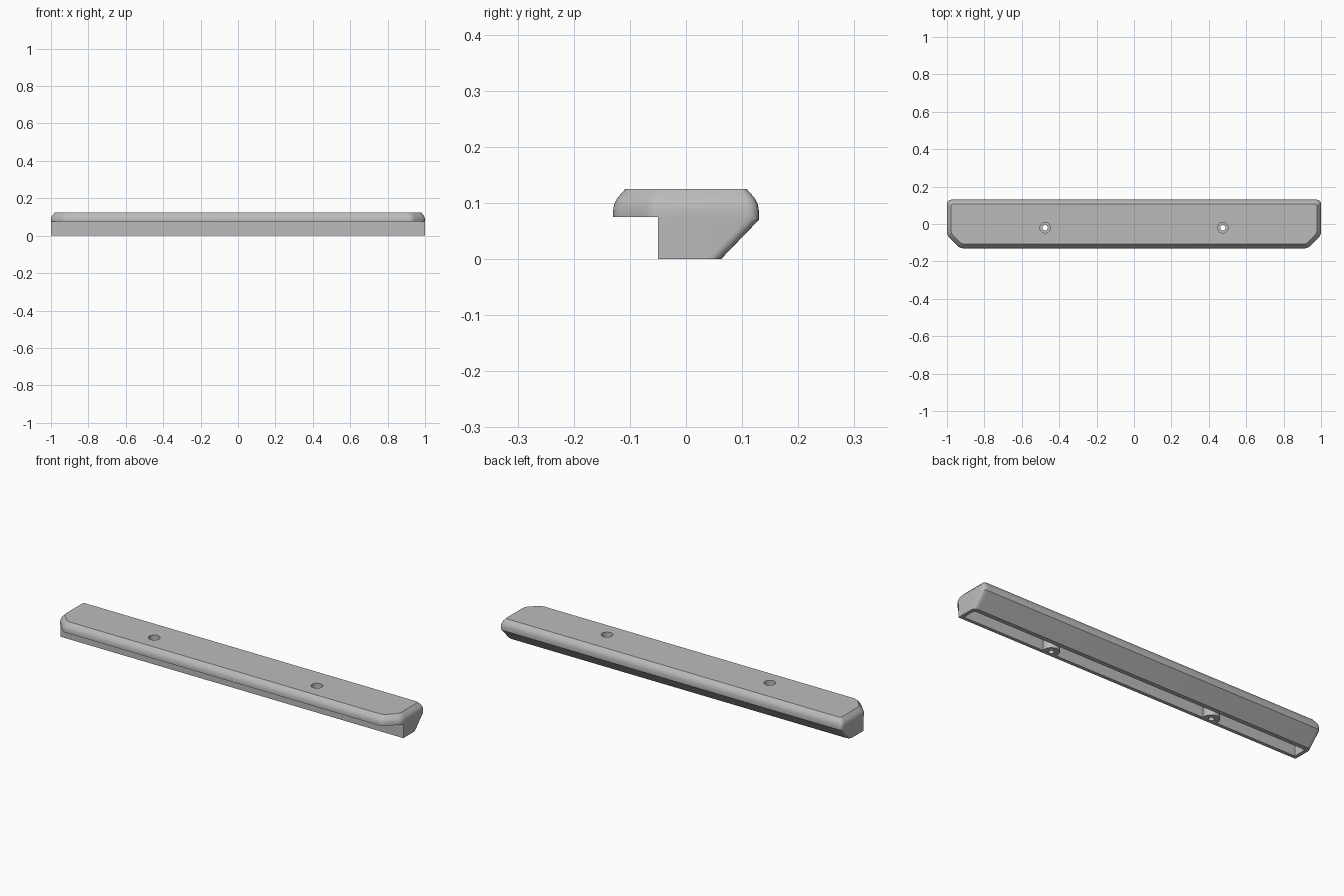
import bpy, bmesh, math
from mathutils import Vector

cube = bpy.data.objects.get("Cube")
if cube:
    bpy.data.objects.remove(cube, do_unlink=True)

grey = bpy.data.materials.new("light_grey")
grey.use_nodes = True
COLOUR = (0.5, 0.5, 0.5, 1)
grey.diffuse_color = COLOUR
grey.node_tree.nodes["Principled BSDF"].inputs["Base Color"].default_value = COLOUR


def outline(w, front, back, chamfer, r_back, r_front=0.02, steps=6):
    """Plan outline, mirrored in x, with every corner filleted."""
    half = [(w, back, r_back), (w, front + chamfer, r_front)]
    if chamfer:
        half.append((w - chamfer, front, r_front))
    corners = half + [(-x, y, r) for x, y, r in reversed(half)]
    pts = []
    for i, (x, y, r) in enumerate(corners):
        p = Vector((x, y))
        if r == 0:
            pts.append(p)
            continue
        a = p + (Vector(corners[i - 1][:2]) - p).normalized() * r
        b = p + (Vector(corners[(i + 1) % len(corners)][:2]) - p).normalized() * r
        for s in range(steps + 1):
            t = s / steps
            pts.append(a * (1 - t) ** 2 + p * 2 * t * (1 - t) + b * t * t)
    return pts


def loft(name, layers):
    """Closed solid through stacked outlines given as (z, points)."""
    bm = bmesh.new()
    rings = [[bm.verts.new((p.x, p.y, z)) for p in pts] for z, pts in layers]
    for lo, hi in zip(rings, rings[1:]):
        for i in range(len(lo)):
            j = (i + 1) % len(lo)
            bm.faces.new((lo[i], lo[j], hi[j], hi[i]))
    bm.faces.new(rings[0])
    bm.faces.new(rings[-1])
    bmesh.ops.recalc_face_normals(bm, faces=bm.faces)
    mesh = bpy.data.meshes.new(name)
    bm.to_mesh(mesh)
    bm.free()
    mesh.materials.append(grey)
    ob = bpy.data.objects.new(name, mesh)
    bpy.context.collection.objects.link(ob)
    return ob


def cylinder(name, x, y, r, z0, z1, sides=32):
    ring = [Vector((x + r * math.cos(a), y + r * math.sin(a)))
            for a in (2 * math.pi * i / sides for i in range(sides))]
    return loft(name, [(z0, ring), (z1, ring)])


def combine(target, tool, operation):
    mod = target.modifiers.new("cut", 'BOOLEAN')
    mod.operation, mod.solver, mod.object = operation, 'EXACT', tool
    bpy.context.view_layer.objects.active = target
    bpy.ops.object.modifier_apply(modifier=mod.name)
    bpy.data.objects.remove(tool, do_unlink=True)


LIP_Z, TOP_Z, WALL, R = 0.075, 0.125, 0.018, 0.025

# Lower body with sloping back
bar = loft("rail_body", [
    (z, outline(1, -0.05, back, 0, R, 0))
    for z, back in ((0, 0.0625), (0.07, 0.13), (LIP_Z, 0.13))])

# Overhanging top with rounded upper edge
edge = [(LIP_Z, 0), (0.085, 0), (0.093, 0.001), (0.1, 0.003),
        (0.106, 0.006), (0.111, 0.0095), (TOP_Z, 0.022)]
top = loft("overhanging_top", [
    (z, outline(1 - d, d - 0.13, 0.13 - d, 0.07 - 0.586 * d, R - 0.5 * d))
    for z, d in edge])
combine(bar, top, 'UNION')

# Hollow underside, leaving a round post at each screw hole
HOLES, HOLE_Y = (-0.475, 0.475), -0.02
cavity = loft("cavity", [
    (z, outline(1 - WALL, WALL - 0.05, back, 0, 0.015, 0))
    for z, back in ((-0.01, 0.03), (0, 0.04), (0.065, 0.105), (0.1, 0.105))])
for x in HOLES:
    combine(cavity, cylinder("post", x, HOLE_Y, 0.04, -0.05, 0.15), 'DIFFERENCE')
combine(bar, cavity, 'DIFFERENCE')

# Counterbored screw holes
for x in HOLES:
    combine(bar, cylinder("bore", x, HOLE_Y, 0.028, 0.07, 0.2), 'DIFFERENCE')
    combine(bar, cylinder("hole", x, HOLE_Y, 0.014, -0.1, 0.2), 'DIFFERENCE')

bpy.ops.object.select_all(action='DESELECT')
bar.select_set(True)
bpy.context.view_layer.objects.active = bar
bpy.ops.object.shade_smooth_by_angle(angle=math.radians(28))
